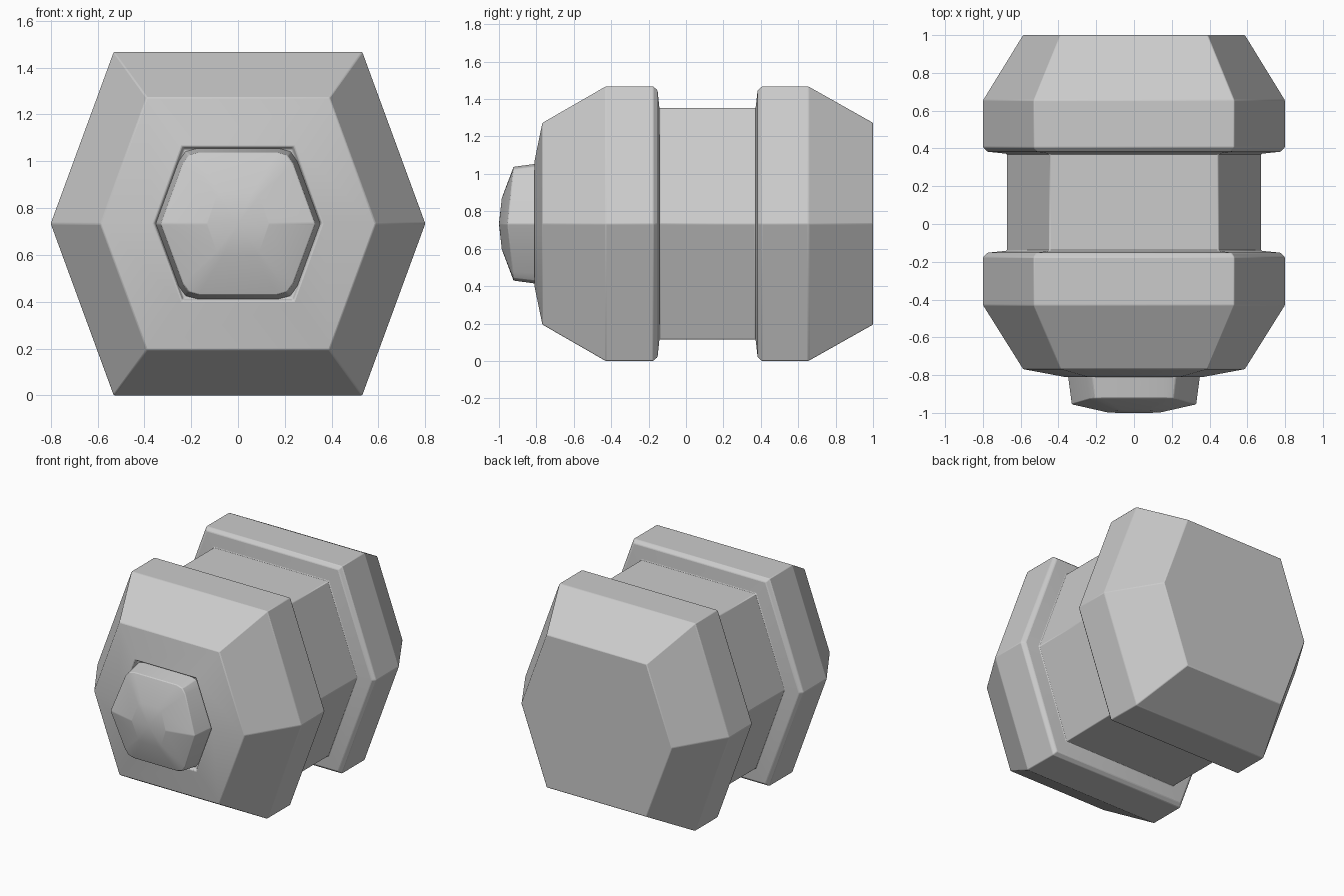
import bpy, bmesh, math
from mathutils import Vector

if "Cube" in bpy.data.objects:
    bpy.data.objects.remove(bpy.data.objects["Cube"])

CZ = 0.7335  # height of the long axis


def hexagon(w, h, rounding=0.0):
    """Stretched hexagon in x/z; the four upper/lower corners can be rounded."""
    k = w - 0.367 * h
    pts = [Vector(p) for p in ((w, 0), (k, h), (-k, h), (-w, 0), (-k, -h), (k, -h))]
    if not rounding:
        return pts
    out = []
    for i, p in enumerate(pts):
        if i % 3 == 0:
            out.append(p)
            continue
        a = p + (pts[i - 1] - p).normalized() * rounding
        b = p + (pts[(i + 1) % 6] - p).normalized() * rounding
        out += [a, (a + 2 * p + b) / 4, b]
    return out


def loft(name, rings, cap_start=True, apex=None, bevel=0.005):
    """Skin rings of 3D points, optionally closing the end with a fan."""
    bm = bmesh.new()
    loops = [[bm.verts.new(p) for p in r] for r in rings]
    n = len(loops[0])
    for r0, r1 in zip(loops, loops[1:]):
        for i in range(n):
            j = (i + 1) % n
            bm.faces.new((r0[i], r0[j], r1[j], r1[i]))
    if cap_start:
        bm.faces.new(loops[0])
    if apex:
        tip = bm.verts.new(apex)
        for i in range(n):
            bm.faces.new((loops[-1][i], loops[-1][(i + 1) % n], tip))
    else:
        bm.faces.new(loops[-1])
    bmesh.ops.recalc_face_normals(bm, faces=bm.faces)
    me = bpy.data.meshes.new(name)
    bm.to_mesh(me)
    bm.free()
    ob = bpy.data.objects.new(name, me)
    bpy.context.collection.objects.link(ob)
    mod = ob.modifiers.new("soft_edges", 'BEVEL')
    mod.width = bevel
    mod.segments = 2
    mod.limit_method = 'ANGLE'
    mod.angle_limit = math.radians(18)
    bpy.ops.object.select_all(action='DESELECT')
    ob.select_set(True)
    bpy.context.view_layer.objects.active = ob
    bpy.ops.object.shade_smooth_by_angle(angle=math.radians(18))
    return ob


# Body: two collars and a narrower neck, as (y, scale) along the axis
profile = [(1.0, 0.735), (0.655, 1), (0.405, 1), (0.383, 0.972), (0.372, 0.843),
           (-0.142, 0.843), (-0.152, 0.972), (-0.175, 1), (-0.43, 1),
           (-0.768, 0.735), (-0.811, 0.45), (-0.79, 0.435)]
loft("hex_body", [[(p.x, y, CZ + p.y) for p in hexagon(0.8 * s, 0.7335 * s)]
                  for y, s in profile])

# Front knob: rounded hexagon whose face curves back towards top and bottom
knob = [(-0.79, 0.0, 0.352, 0.322, 0.06),
        (-0.955, 0.033, 0.33, 0.304, 0.05),
        (-0.999, 0.014, 0.135, 0.137, 0.02)]
loft("front_knob", [[(p.x, y + back * abs(p.y) / h, CZ + p.y)
                     for p in hexagon(w, h, r)] for y, back, w, h, r in knob],
     cap_start=False, apex=(0, -1.0, CZ))
